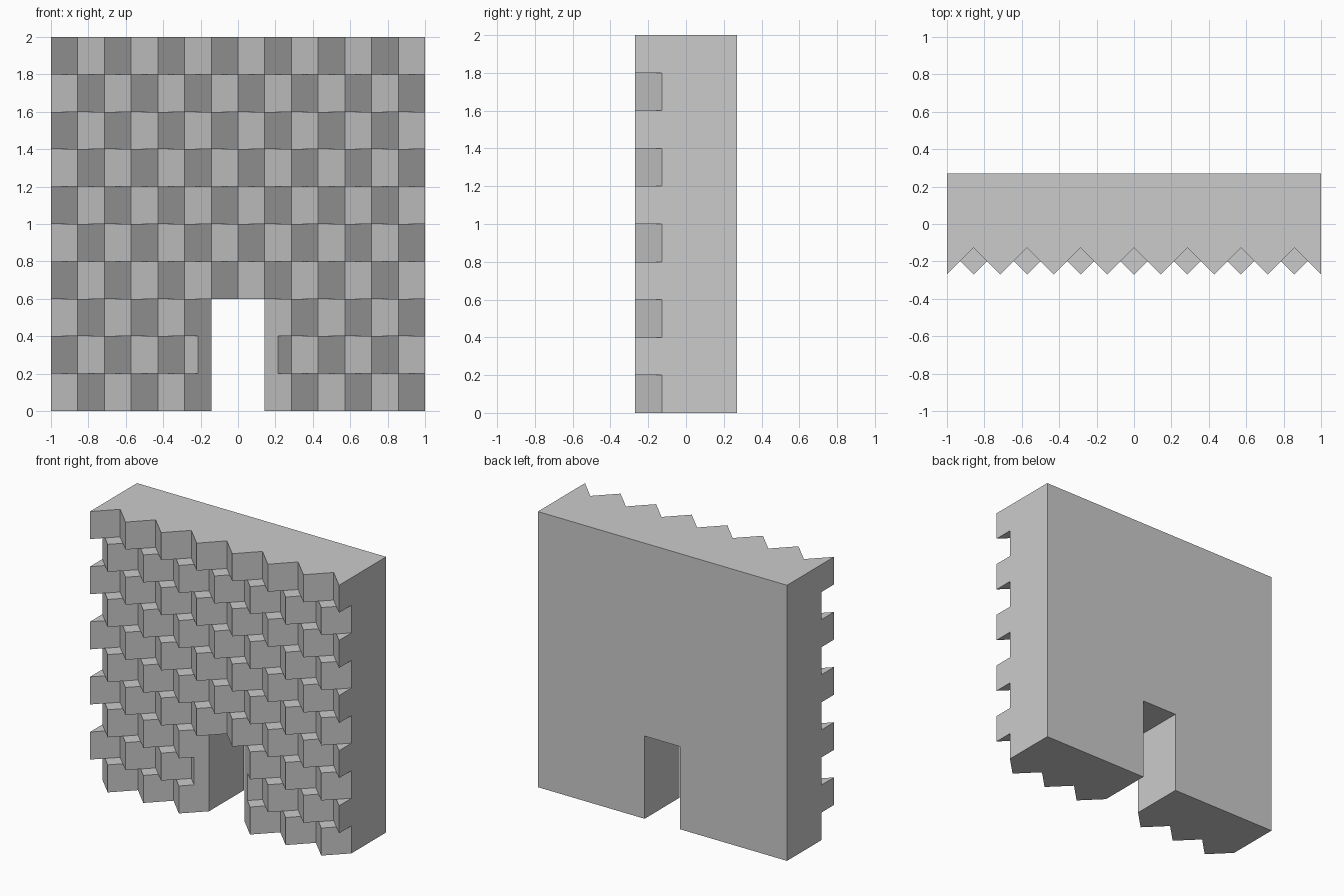
import bpy, bmesh

if "Cube" in bpy.data.objects:
    bpy.data.objects.remove(bpy.data.objects["Cube"])

ROWS, HALVES = 10, 28            # courses of studs, half-facets across the width
ROW_H, STEP = 0.2, 2 / 28
FRONT, BACK, RELIEF = -0.27, 0.27, 1 / 7
DOOR_L, DOOR_R, DOOR_ROWS = 12, 16, 3


def solid(r, c):
    in_door = r < DOOR_ROWS and DOOR_L <= c < DOOR_R
    return 0 <= r < ROWS and 0 <= c < HALVES and not in_door


def front_y(r, c, i):
    """Front depth at grid line i of cell (r, c); empty cells collapse to the back."""
    if not solid(r, c):
        return BACK
    if r == 1 and i in (DOOR_L, DOOR_R):      # stud removed beside the doorway
        return FRONT + RELIEF
    t = (0, 0.5, 1, 0.5)[(i + (0 if r % 2 else 2)) % 4]
    return FRONT + t * RELIEF


bm = bmesh.new()


def face(*pts):
    unique = []
    for p in pts:
        if p not in unique:
            unique.append(p)
    if len(unique) > 2:
        bm.faces.new([bm.verts.new(p) for p in unique])


# zigzag front facets and flat back
for r in range(ROWS):
    z0, z1 = r * ROW_H, (r + 1) * ROW_H
    for c in range(HALVES):
        if not solid(r, c):
            continue
        x0, x1 = -1 + c * STEP, -1 + (c + 1) * STEP
        for a, b in ((front_y(r, c, c), front_y(r, c, c + 1)), (BACK, BACK)):
            face((x0, a, z0), (x1, b, z0), (x1, b, z1), (x0, a, z1))

# ledges between courses, top, base and doorway ceiling
for r in range(ROWS + 1):
    z = r * ROW_H
    for c in range(HALVES):
        x0, x1 = -1 + c * STEP, -1 + (c + 1) * STEP
        face((x0, front_y(r - 1, c, c), z), (x1, front_y(r - 1, c, c + 1), z),
             (x1, front_y(r, c, c + 1), z), (x0, front_y(r, c, c), z))

# end walls and doorway jambs
for r in range(ROWS):
    z0, z1 = r * ROW_H, (r + 1) * ROW_H
    for i in range(HALVES + 1):
        x = -1 + i * STEP
        a, b = front_y(r, i - 1, i), front_y(r, i, i)
        face((x, a, z0), (x, b, z0), (x, b, z1), (x, a, z1))

# weld, orient and merge coplanar faces
bmesh.ops.remove_doubles(bm, verts=bm.verts[:], dist=1e-4)
bmesh.ops.recalc_face_normals(bm, faces=bm.faces[:])
bmesh.ops.dissolve_limit(bm, angle_limit=0.01, verts=bm.verts[:], edges=bm.edges[:])

mesh = bpy.data.meshes.new("studded_wall")
bm.to_mesh(mesh)
bm.free()
bpy.context.collection.objects.link(bpy.data.objects.new("studded_wall_with_doorway", mesh))
